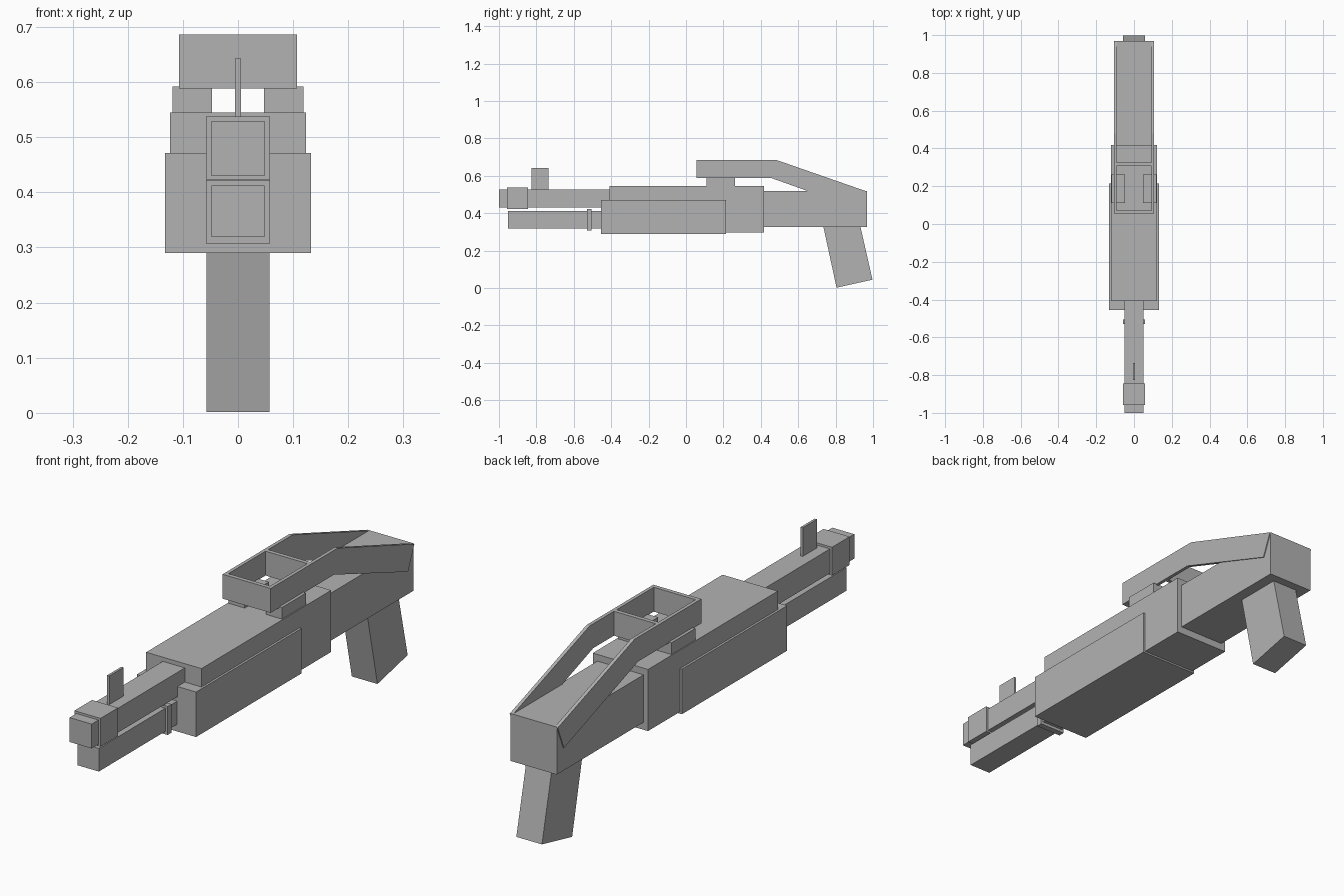
import bpy, bmesh

if "Cube" in bpy.data.objects:
    bpy.data.objects.remove(bpy.data.objects["Cube"])

grey = bpy.data.materials.new("plain_grey")
grey.diffuse_color = (0.45, 0.45, 0.45, 1)
grey.use_nodes = True
grey.node_tree.nodes["Principled BSDF"].inputs["Base Color"].default_value = grey.diffuse_color


def extrude(name, profile, x0, x1):
    """Prism from a (y, z) side profile, spanning x0..x1."""
    bm = bmesh.new()
    face = bm.faces.new([bm.verts.new((x0, y, z)) for y, z in profile])
    ext = bmesh.ops.extrude_face_region(bm, geom=[face])
    verts = [g for g in ext["geom"] if isinstance(g, bmesh.types.BMVert)]
    bmesh.ops.translate(bm, verts=verts, vec=(x1 - x0, 0, 0))
    bmesh.ops.recalc_face_normals(bm, faces=bm.faces)
    mesh = bpy.data.meshes.new(name)
    bm.to_mesh(mesh)
    bm.free()
    mesh.materials.append(grey)
    obj = bpy.data.objects.new(name, mesh)
    bpy.context.collection.objects.link(obj)
    return obj


def box(name, half_width, y0, y1, z0, z1):
    profile = [(y0, z0), (y1, z0), (y1, z1), (y0, z1)]
    return extrude(name, profile, -half_width, half_width)


# Barrel group
box("barrel", 0.049, -1.0, -0.38, 0.43, 0.528)
box("muzzle_collar", 0.058, -0.957, -0.845, 0.423, 0.537)
box("front_sight", 0.005, -0.825, -0.735, 0.52, 0.643)

# Lower tube with its ring
box("lower_tube", 0.048, -0.953, -0.43, 0.319, 0.412)
box("tube_ring", 0.058, -0.53, -0.505, 0.307, 0.422)

# Body
box("receiver", 0.123, -0.408, 0.417, 0.297, 0.545)
box("fore_grip", 0.132, -0.455, 0.215, 0.29, 0.471)
box("stock", 0.103, 0.40, 0.968, 0.327, 0.518)

# Slanted rear grip
extrude("rear_grip", [(0.733, 0.335), (0.931, 0.335), (0.997, 0.045), (0.805, 0.002)],
        -0.057, 0.057)

# Carry handle: two bent side rails, two cross walls and two mounts
rail = [(0.055, 0.588), (0.457, 0.588), (0.928, 0.42), (0.968, 0.516),
        (0.48, 0.686), (0.055, 0.686)]
for side, label in ((-1, "left"), (1, "right")):
    extrude("handle_rail_" + label, rail, side * 0.093, side * 0.107)
    extrude("handle_mount_" + label,
            [(0.11, 0.54), (0.263, 0.54), (0.263, 0.592), (0.11, 0.592)],
            side * 0.047, side * 0.119)
box("handle_front_wall", 0.094, 0.055, 0.072, 0.588, 0.686)
box("handle_cross_wall", 0.094, 0.308, 0.325, 0.588, 0.686)
